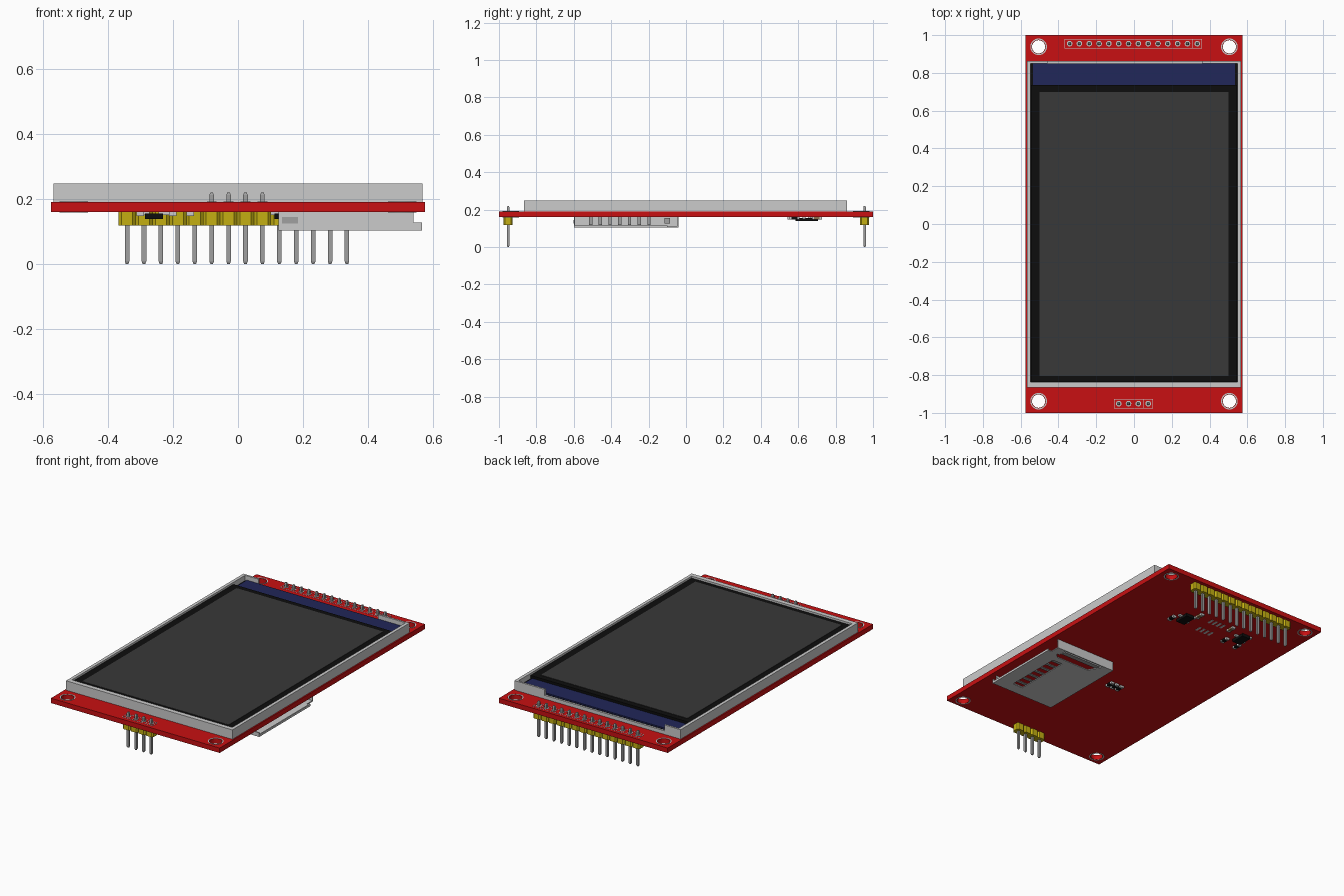
import bpy, bmesh, math

if "Cube" in bpy.data.objects:
    bpy.data.objects.remove(bpy.data.objects["Cube"])

def material(name, rgb):
    m = bpy.data.materials.new(name)
    m.diffuse_color = (*rgb, 1)
    m.use_nodes = True
    m.node_tree.nodes["Principled BSDF"].inputs["Base Color"].default_value = m.diffuse_color
    return m

RED = material("red", (0.58, 0.005, 0.006))
YELLOW = material("yellow", (0.55, 0.43, 0.006))
BLACK = material("black", (0.004, 0.004, 0.004))
DARK = material("dark_grey", (0.04, 0.04, 0.04))
BLUE = material("blue", (0.015, 0.02, 0.1))
BROWN = material("brown", (0.25, 0.16, 0.07))
STEEL = material("steel", (0.35, 0.35, 0.35))

def finish(bm, name, mat):
    bmesh.ops.remove_doubles(bm, verts=bm.verts, dist=1e-5)
    bmesh.ops.recalc_face_normals(bm, faces=bm.faces)
    me = bpy.data.meshes.new(name)
    bm.to_mesh(me)
    bm.free()
    for p in me.polygons:
        p.use_smooth = False
    ob = bpy.data.objects.new(name, me)
    bpy.context.collection.objects.link(ob)
    if mat:
        me.materials.append(mat)
    return ob

def add_box(bm, x0, x1, y0, y1, z0, z1):
    v = bmesh.ops.create_cube(bm, size=1)["verts"]
    for p in v:
        p.co = ((x0 + x1) / 2 + p.co.x * (x1 - x0),
                (y0 + y1) / 2 + p.co.y * (y1 - y0),
                (z0 + z1) / 2 + p.co.z * (z1 - z0))
    return v

def boxes(name, spans, mat=None):
    bm = bmesh.new()
    for s in spans:
        add_box(bm, *s)
    return finish(bm, name, mat)

def rect(x0, x1, y0, y1):
    return [(x0, y0), (x1, y0), (x1, y1), (x0, y1)]

def circle(x, y, r, n=32):
    return [(x + r * math.cos(2 * math.pi * i / n), y + r * math.sin(2 * math.pi * i / n)) for i in range(n)]

def plate(name, loops, z0, z1, mat=None):
    """Flat plate from 2D loops; inner loops become holes."""
    cu = bpy.data.curves.new(name, 'CURVE')
    cu.dimensions = '2D'
    cu.fill_mode = 'BOTH'
    cu.extrude = (z1 - z0) / 2
    for loop in loops:
        sp = cu.splines.new('POLY')
        sp.points.add(len(loop) - 1)
        for p, c in zip(sp.points, loop):
            p.co = (*c, 0, 1)
        sp.use_cyclic_u = True
    tmp = bpy.data.objects.new(name + "_tmp", cu)
    bpy.context.collection.objects.link(tmp)
    dg = bpy.context.evaluated_depsgraph_get()
    me = bpy.data.meshes.new_from_object(tmp.evaluated_get(dg))
    bm = bmesh.new()
    bm.from_mesh(me)
    bmesh.ops.translate(bm, verts=bm.verts, vec=(0, 0, (z0 + z1) / 2))
    bpy.data.objects.remove(tmp)
    bpy.data.curves.remove(cu)
    bpy.data.meshes.remove(me)
    return finish(bm, name, mat)

# Circuit board with four mounting holes and printed rings
corners = [(sx * 0.505, sy * 0.938) for sx in (-1, 1) for sy in (-1, 1)]
plate("circuit_board", [rect(-0.575, 0.575, -1, 1)] + [circle(x, y, 0.035) for x, y in corners], 0.16, 0.19, RED)
rings = [circle(x, y, r) for x, y in corners for r in (0.044, 0.038)]
plate("hole_rings_top", rings, 0.19, 0.1915)
plate("hole_rings_bottom", rings, 0.1585, 0.16)

# Display frame: lower ring, then upper ring with a gap at the back
inner = rect(-0.547, 0.547, -0.836, 0.85)
plate("frame_base", [rect(-0.567, 0.567, -0.865, 0.862), inner], 0.19, 0.212)
plate("frame_rim", [[(-0.567, -0.865), (0.567, -0.865), (0.567, 0.862), (0.36, 0.862), (0.36, 0.85),
                     (0.547, 0.85), (0.547, -0.836), (-0.547, -0.836), (-0.547, 0.85),
                     (-0.457, 0.85), (-0.457, 0.862), (-0.567, 0.862)]], 0.212, 0.248)

# Display panel
boxes("panel_backing", [(-0.547, 0.547, -0.836, 0.85, 0.19, 0.215)], BLACK)
boxes("panel_ledge", [(-0.535, 0.535, 0.735, 0.849, 0.215, 0.222)], BLUE)
boxes("panel_glass", [(-0.546, 0.546, -0.835, 0.735, 0.215, 0.237)], BLACK)
boxes("active_area", [(-0.5, 0.5, -0.805, 0.70, 0.237, 0.239)], DARK)

# Pin headers
def header(name, xs, y):
    p = 0.026
    bm = bmesh.new()
    for x in xs:
        c = 0.009
        pts = [(-p, -p + c), (-p + c, -p), (p - c, -p), (p, -p + c),
               (p, p - c), (p - c, p), (-p + c, p), (-p, p - c)]
        f = bm.faces.new([bm.verts.new((x + a, y + b * 0.95, 0.118)) for a, b in pts])
        up = bmesh.ops.extrude_face_region(bm, geom=[f])["geom"]
        bmesh.ops.translate(bm, verts=[v for v in up if isinstance(v, bmesh.types.BMVert)], vec=(0, 0, 0.042))
        bm.faces.new(list(reversed(f.verts))) if not f.is_valid else None
    finish(bm, name + "_housing", YELLOW)
    bm = bmesh.new()
    for x in xs:
        for z0, z1, tip in ((0.008, 0.212, None), (0, 0.008, 0), (0.212, 0.22, 0.22)):
            for v in add_box(bm, x - 0.007, x + 0.007, y - 0.007, y + 0.007, z0, z1):
                if tip is not None and abs(v.co.z - tip) < 1e-4:
                    v.co.x = x + (v.co.x - x) * 0.55
                    v.co.y = y + (v.co.y - y) * 0.55
    finish(bm, name + "_pins", STEEL)
    pads = [circle(x, y, r, 16) for x in xs for r in (0.015, 0.0072)]
    plate(name + "_pads_top", pads, 0.19, 0.1915)
    # printed outline with a divider at pin one
    a, b = xs[0] - 0.026, xs[-1] + 0.026
    d = b - 0.05
    w = 0.003
    plate(name + "_outline", [rect(a, b, y - 0.025, y + 0.025),
                              rect(a + w, d - w, y - 0.022, y + 0.022),
                              rect(d, b - w, y - 0.022, y + 0.022)], 0.19, 0.191)

header("long_header", [-0.341 + 0.052 * i for i in range(14)], 0.955)
header("short_header", [-0.081 + 0.052 * i for i in range(4)], -0.951)

# Memory card socket under the board
plate("socket_cover", [[(0.125, -0.6), (0.565, -0.6), (0.565, -0.1), (0.50, -0.1), (0.47, -0.13),
                        (0.24, -0.13), (0.19, -0.04), (0.125, -0.04)],
                       rect(0.40, 0.47, -0.53, -0.17)], 0.103, 0.109)
boxes("socket_walls", [
    (0.125, 0.54, -0.6, -0.593, 0.103, 0.16),
    (0.54, 0.565, -0.6, -0.593, 0.103, 0.128),
    (0.125, 0.132, -0.593, -0.04, 0.103, 0.16),
    (0.132, 0.54, -0.047, -0.04, 0.103, 0.16),
    (0.48, 0.54, -0.10, -0.047, 0.103, 0.109),
    (0.558, 0.565, -0.593, -0.1, 0.109, 0.116)])
boxes("socket_side_window", [(0.135, 0.185, -0.602, -0.6, 0.125, 0.145)], STEEL)
fingers = [-0.51 + 0.052 * i for i in range(7)]
boxes("socket_contacts", [s for y in fingers for s in (
    (0.37, 0.50, y - 0.009, y + 0.009, 0.118, 0.124),
    (0.49, 0.50, y - 0.009, y + 0.009, 0.124, 0.16))], STEEL)
boxes("card_slider", [(0.16, 0.45, -0.115, -0.085, 0.125, 0.155)], STEEL)

# Small parts under the board
def transistor(name, x, y):
    boxes(name + "_body", [(x - 0.028, x + 0.028, y - 0.045, y + 0.045, 0.138, 0.156)], BLACK)
    boxes(name + "_legs", [(x + sx * 0.032 - 0.018, x + sx * 0.032 + 0.018, y + d - 0.008, y + d + 0.008, 0.15, 0.16)
                           for sx, d in ((-1, -0.03), (-1, 0.03), (1, 0))])

transistor("driver_transistor", -0.258, 0.66)
transistor("regulator", 0.14, 0.63)

chips = [(-0.147, 0.70, BROWN), (-0.20, 0.58, BLACK), (0.20, 0.58, BLACK), (0.09, 0.70, BROWN),
         (-0.02, -0.24, BLACK), (-0.055, -0.24, BLACK), (-0.09, -0.24, BLACK), (-0.30, 0.57, BLACK)]
for i, (x, y, mat) in enumerate(chips):
    boxes(f"chip_part_{i + 1}", [(x - 0.011, x + 0.011, y - 0.016, y + 0.016, 0.148, 0.16)], mat)
boxes("chip_part_ends", [(x - 0.0115, x + 0.0115, y + s * 0.021 - 0.006, y + s * 0.021 + 0.006, 0.147, 0.16)
                         for x, y, _ in chips for s in (-1, 1)])

# Empty solder pads for an unfitted chip
boxes("spare_pads", [(-0.05 + dx - 0.007, -0.05 + dx + 0.007, 0.63 + s * 0.055 - 0.022, 0.63 + s * 0.055 + 0.022, 0.1585, 0.16)
                     for dx in (-0.045, -0.015, 0.015, 0.045) for s in (-1, 1)])
